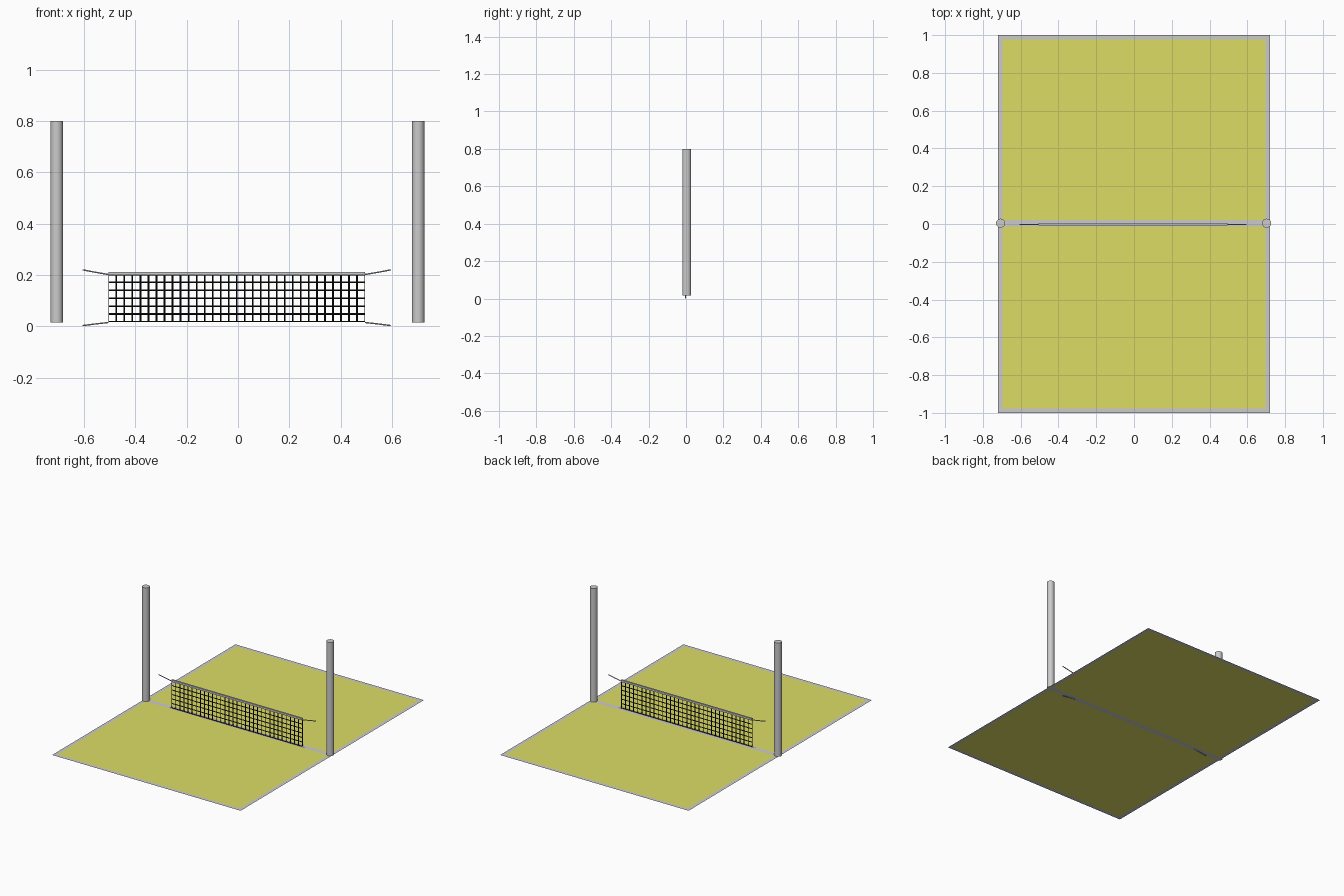
import bpy, bmesh
from mathutils import Vector

if "Cube" in bpy.data.objects:
    bpy.data.objects.remove(bpy.data.objects["Cube"])

COURT_Z = 0.015
NET_X, NET_Y = -0.005, -0.002      # net centre
NET_W, NET_BOTTOM, NET_TOP = 1.0, 0.017, 0.202


def material(name, color):
    m = bpy.data.materials.new(name)
    m.diffuse_color = (*color, 1)
    m.use_nodes = True
    m.node_tree.nodes["Principled BSDF"].inputs["Base Color"].default_value = m.diffuse_color
    return m


def from_bmesh(name, bm, mat=None):
    mesh = bpy.data.meshes.new(name)
    bm.to_mesh(mesh)
    bm.free()
    obj = bpy.data.objects.new(name, mesh)
    bpy.context.collection.objects.link(obj)
    if mat:
        mesh.materials.append(mat)
    return obj


def sheet(name, rects, mat=None):
    """Flat rectangles (x0, x1, y0, y1) lying at court height."""
    bm = bmesh.new()
    for x0, x1, y0, y1 in rects:
        bm.faces.new([bm.verts.new((x, y, COURT_Z)) for x, y in
                      ((x0, y0), (x1, y0), (x1, y1), (x0, y1))])
    bmesh.ops.remove_doubles(bm, verts=bm.verts, dist=1e-5)
    return from_bmesh(name, bm, mat)


def rope(name, points, radius):
    curve = bpy.data.curves.new(name, 'CURVE')
    curve.dimensions = '3D'
    curve.bevel_depth = radius
    curve.bevel_resolution = 1
    curve.use_fill_caps = True
    spline = curve.splines.new('POLY')
    spline.points.add(len(points) - 1)
    for p, co in zip(spline.points, points):
        p.co = (*co, 1)
    obj = bpy.data.objects.new(name, curve)
    bpy.context.collection.objects.link(obj)


# Court surface: two halves with a border and a centre line
X, Y, B = 0.72, 1.0, 0.024
L0, L1 = -0.012, 0.022
sheet("court_surface", [(-X + B, X - B, -Y + B, L0), (-X + B, X - B, L1, Y - B)],
      material("court_yellow", (0.72, 0.72, 0.13)))
sheet("court_lines", [(-X, -X + B, -Y, Y), (X - B, X, -Y, Y),
                      (-X + B, X - B, -Y, -Y + B), (-X + B, X - B, Y - B, Y),
                      (-X + B, X - B, L0, L1)])

# Posts
for side, x in (("left", -0.706), ("right", 0.702)):
    bpy.ops.mesh.primitive_cylinder_add(vertices=32, radius=0.024, depth=0.785,
                                        location=(x, 0.004, COURT_Z + 0.3925))
    bpy.context.object.name = side + "_post"
    bpy.ops.object.shade_smooth_by_angle()

# Net mesh: a grid turned into square strands
COLS, ROWS = 32, 6
bm = bmesh.new()
bmesh.ops.create_grid(bm, x_segments=COLS, y_segments=ROWS, size=0.5)
for v in bm.verts:
    x, y, _ = v.co
    v.co = Vector((NET_X + x * NET_W, NET_Y,
                   NET_BOTTOM + (y + 0.5) * (NET_TOP - NET_BOTTOM)))
net = from_bmesh("net", bm, material("net_black", (0.01, 0.01, 0.01)))
wire = net.modifiers.new("strands", 'WIREFRAME')
wire.thickness = 0.009
wire.use_even_offset = False

# Tape along the top of the net
bpy.ops.mesh.primitive_cube_add(size=1, location=(NET_X, NET_Y, 0.206))
tape = bpy.context.object
tape.name = "net_tape"
tape.scale = (NET_W, 0.012, 0.013)

# Tie ropes at the four corners
for side, s in (("left", -1), ("right", 1)):
    for level, z0, z1 in (("upper", 0.202, 0.22), ("lower", 0.015, 0.003)):
        x0 = NET_X + s * NET_W / 2
        rope(f"{side}_{level}_rope", [(x0, NET_Y, z0),
             (x0 + s * 0.05, NET_Y, z0 + (z1 - z0) * 0.47),
             (x0 + s * 0.1, NET_Y, z1)], 0.003)
